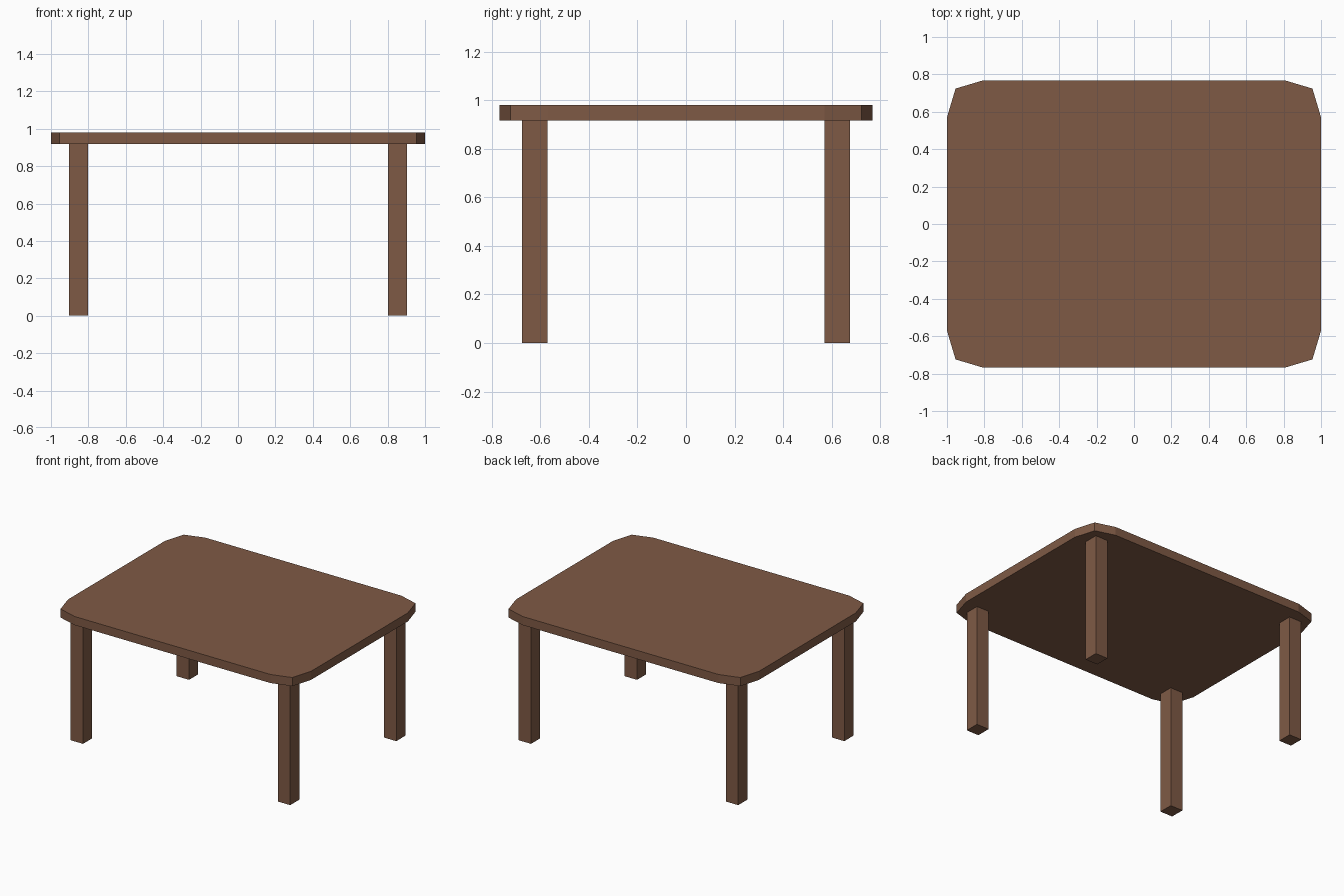
import bpy, bmesh

if "Cube" in bpy.data.objects:
    bpy.data.objects.remove(bpy.data.objects["Cube"])

wood = bpy.data.materials.new("brown wood")
wood.diffuse_color = (0.212, 0.102, 0.060, 1)
wood.use_nodes = True
wood.node_tree.nodes["Principled BSDF"].inputs["Base Color"].default_value = wood.diffuse_color


def prism(name, outline, z0, z1):
    """Extrude a flat outline from z0 up to z1."""
    bm = bmesh.new()
    face = bm.faces.new([bm.verts.new((x, y, z0)) for x, y in outline])
    ext = bmesh.ops.extrude_face_region(bm, geom=[face])
    verts = [v for v in ext["geom"] if isinstance(v, bmesh.types.BMVert)]
    bmesh.ops.translate(bm, verts=verts, vec=(0, 0, z1 - z0))
    bmesh.ops.recalc_face_normals(bm, faces=bm.faces)
    me = bpy.data.meshes.new(name)
    bm.to_mesh(me)
    bm.free()
    me.materials.append(wood)
    ob = bpy.data.objects.new(name, me)
    bpy.context.collection.objects.link(ob)
    return ob


TOP, UNDER = 0.981, 0.917

# Tabletop with faceted round corners, one corner mirrored to all four
corner = [(1.0, 0.57), (0.954, 0.724), (0.806, 0.768)]
outline = []
for sx, sy in ((1, 1), (-1, 1), (-1, -1), (1, -1)):
    pts = corner if sx * sy > 0 else corner[::-1]
    outline += [(sx * x, sy * y) for x, y in pts]
prism("tabletop", outline, UNDER, TOP)

# Four square legs
x0, x1, y0, y1 = 0.802, 0.904, 0.57, 0.677
for side, sx in (("left", -1), ("right", 1)):
    for end, sy in (("front", -1), ("back", 1)):
        prism(f"{end}_{side}_leg",
              [(sx * x, sy * y) for x, y in ((x0, y0), (x1, y0), (x1, y1), (x0, y1))],
              0, UNDER)
